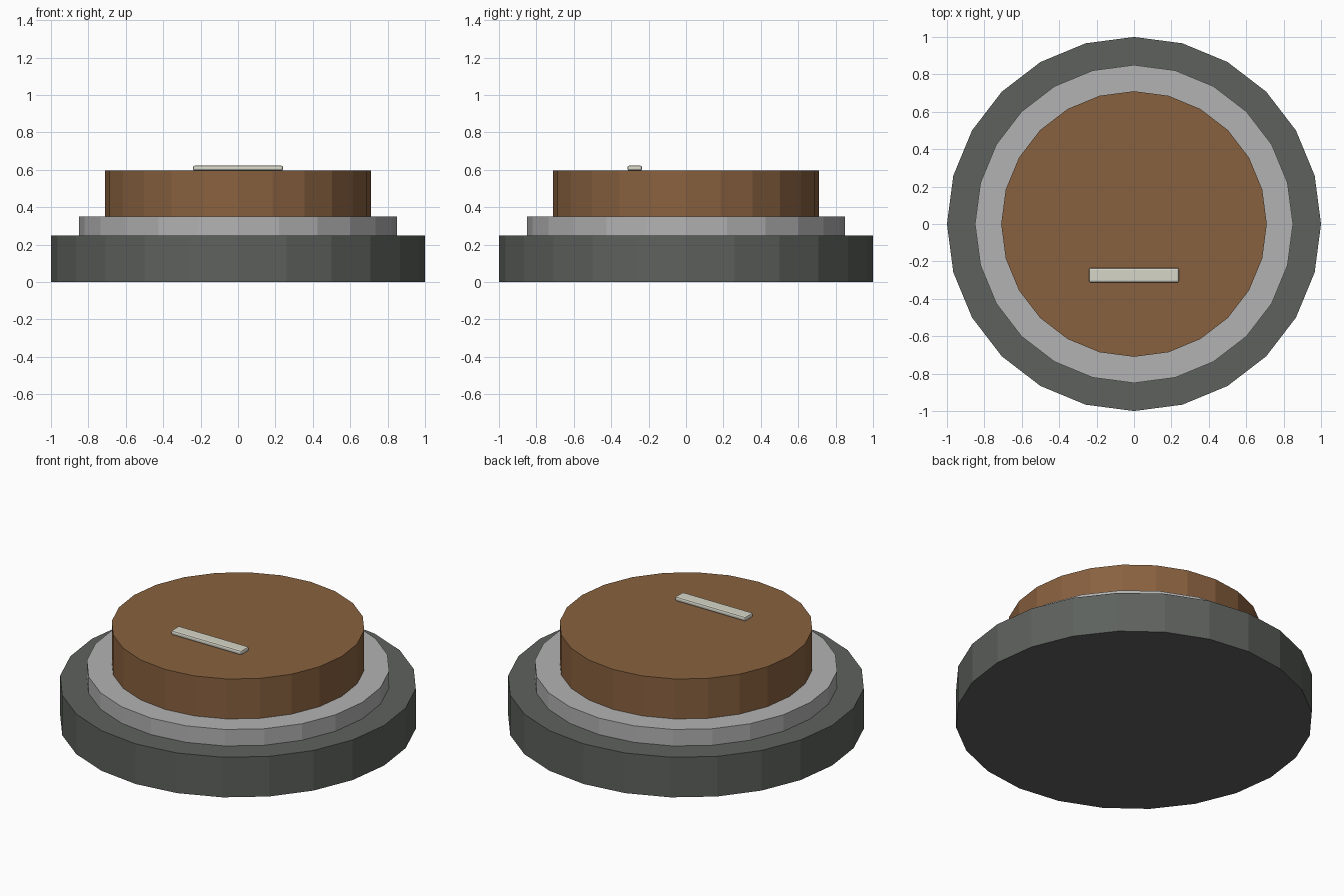
import bpy

if "Cube" in bpy.data.objects:
    bpy.data.objects.remove(bpy.data.objects["Cube"])


def material(name, color):
    mat = bpy.data.materials.new(name)
    mat.diffuse_color = (*color, 1)
    mat.use_nodes = True
    mat.node_tree.nodes["Principled BSDF"].inputs["Base Color"].default_value = mat.diffuse_color
    return mat


def disc(name, radius, z0, z1, mat):
    # 24-sided flat-faced cylinder between two heights
    bpy.ops.mesh.primitive_cylinder_add(
        vertices=24, radius=radius, depth=z1 - z0, location=(0, 0, (z0 + z1) / 2))
    obj = bpy.context.object
    obj.name = name
    obj.data.materials.append(mat)
    return obj


dark_grey = material("dark_grey", (0.11, 0.12, 0.11))
light_grey = material("light_grey", (0.45, 0.45, 0.45))
brown = material("brown", (0.25, 0.12, 0.05))
ivory = material("ivory", (0.68, 0.67, 0.58))

# Stepped body: wide base, middle collar, raised cap
disc("base", 1.0, 0.0, 0.248, dark_grey)
disc("collar", 0.85, 0.248, 0.35, light_grey)
disc("cap", 0.71, 0.35, 0.597, brown)

# Bevelled indicator bar towards the front of the cap
bpy.ops.mesh.primitive_cube_add(size=1, location=(0, -0.274, 0.609))
bar = bpy.context.object
bar.name = "indicator_bar"
bar.scale = (0.482, 0.078, 0.028)
bpy.ops.object.transform_apply(location=False, rotation=False, scale=True)
bar.data.materials.append(ivory)
bevel = bar.modifiers.new("edge_bevel", 'BEVEL')
bevel.width = 0.01
bevel.segments = 2
